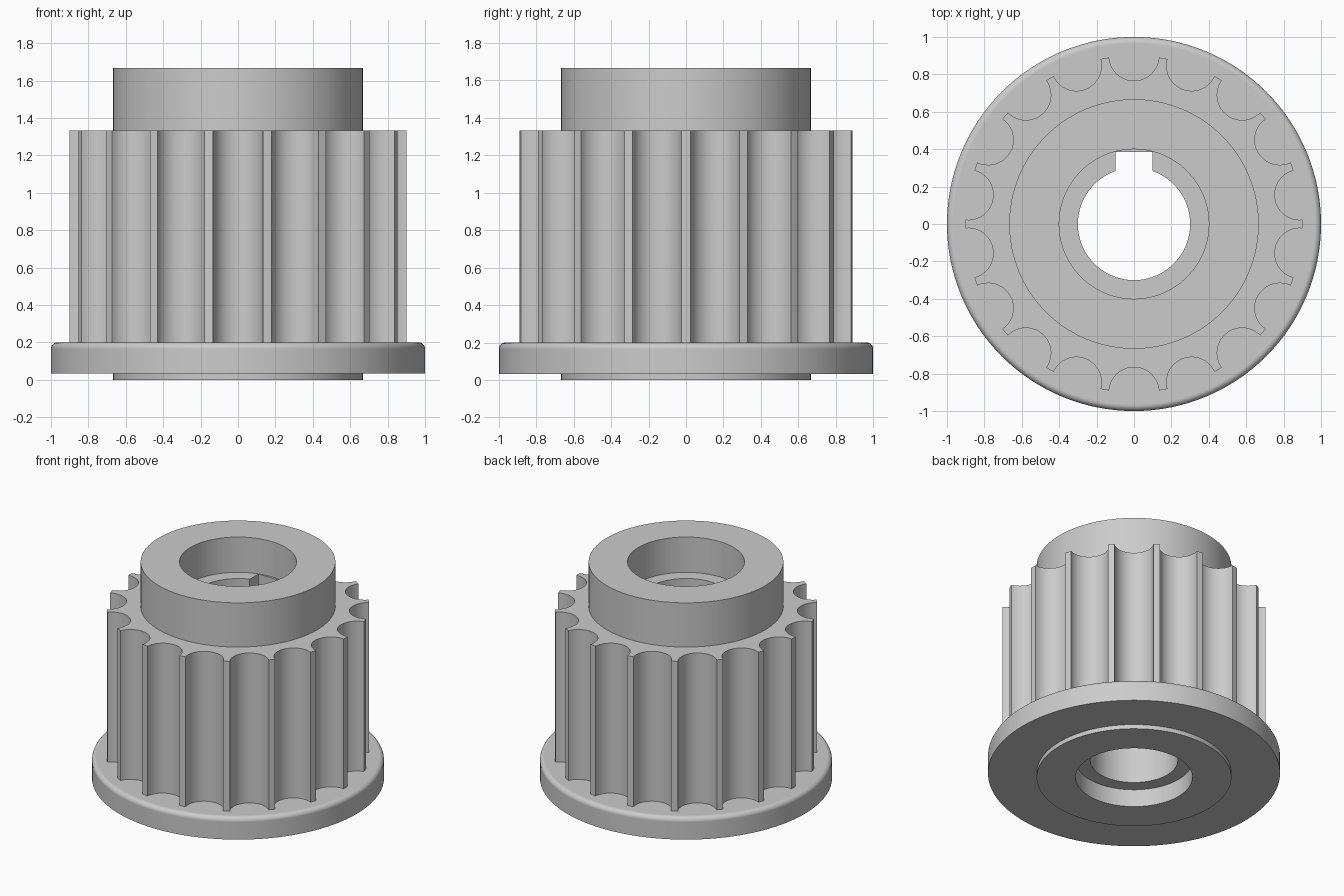
import bpy
import bmesh
from math import sin, cos, tan, pi, radians, atan2, acos, asin, hypot

cube = bpy.data.objects.get("Cube")
if cube:
    bpy.data.objects.remove(cube, do_unlink=True)

metal = bpy.data.materials.new("plain grey metal")
metal.use_nodes = True
grey = (0.6, 0.6, 0.6, 1)
metal.diffuse_color = grey
metal.node_tree.nodes["Principled BSDF"].inputs["Base Color"].default_value = grey


def polar(r, a, z):
    return (r * cos(a), r * sin(a), z)


def closed_ring(name, stations):
    """Skin a closed ring through a list of cross-sections."""
    bm = bmesh.new()
    loops = [[bm.verts.new(p) for p in s] for s in stations]
    count = len(loops[0])
    for i, near in enumerate(loops):
        far = loops[(i + 1) % len(loops)]
        for j in range(count):
            k = (j + 1) % count
            bm.faces.new((near[j], far[j], far[k], near[k]))
    bmesh.ops.recalc_face_normals(bm, faces=bm.faces)
    mesh = bpy.data.meshes.new(name)
    bm.to_mesh(mesh)
    bm.free()
    mesh.materials.append(metal)
    obj = bpy.data.objects.new(name, mesh)
    bpy.context.collection.objects.link(obj)
    bpy.ops.object.select_all(action="DESELECT")
    obj.select_set(True)
    bpy.context.view_layer.objects.active = obj
    bpy.ops.object.shade_smooth_by_angle(angle=radians(30))
    return obj


def lathe(name, profile, segments=128):
    return closed_ring(name, [[polar(r, 2 * pi * i / segments, z) for r, z in profile]
                              for i in range(segments)])


def prism_ring(name, outline, radius, z0, z1):
    """Extrude the ring between an (r, angle) outline and a circle."""
    return closed_ring(name, [[polar(r, a, z0), polar(radius, a, z0),
                               polar(radius, a, z1), polar(r, a, z1)]
                              for r, a in outline])


HUB, BORE, RECESS = 0.667, 0.3, 0.4

# Hub sleeve, running the full height
lathe("hub", [(RECESS, 0), (HUB, 0), (HUB, 1.667), (RECESS, 1.667)])

# Flange with a rounded upper rim
fillet, top = 0.033, 0.2
rim = [(1 - fillet + fillet * cos(t), top - fillet + fillet * sin(t))
       for t in [pi / 2 * i / 8 for i in range(9)]]
lathe("flange", [(HUB - 0.02, 0.033), (1, 0.033), (1, top - fillet - 0.003)] + rim
      + [(1 - fillet - 0.003, top), (HUB - 0.02, top)])

# Toothed body: round grooves between narrow teeth
TEETH, OUTER, GROOVE = 18, 0.9, 0.134
pitch = 2 * pi / TEETH
lip = 2 * asin(GROOVE / (2 * OUTER))       # half angle of a groove at the outer radius
swing = pi / 2 - lip / 2                   # half sweep of the groove arc
outline = []
for tooth in range(TEETH):
    middle = (tooth + 0.5) * pitch
    for i in range(21):
        t = swing * (i / 10 - 1)
        x, y = OUTER - GROOVE * cos(t), GROOVE * sin(t)
        outline.append((hypot(x, y), middle + atan2(y, x)))
    outline.append((OUTER, (tooth + 1) * pitch))
prism_ring("toothed_body", outline, HUB - 0.02, 0.18, 1.333)

# Bore web with a keyway towards the back
KEY, DEPTH = 0.1, 0.385
start = acos(KEY / BORE)
key = [(hypot(x, DEPTH), atan2(DEPTH, x)) for x in [KEY * (1 - i / 4) for i in range(9)]]
sweep = 2 * pi - (pi - 2 * start)
arc = [(BORE, pi - start + sweep * i / 96) for i in range(97)]
prism_ring("keyed_bore", key + arc, RECESS + 0.02, 0.133, 1.4)
